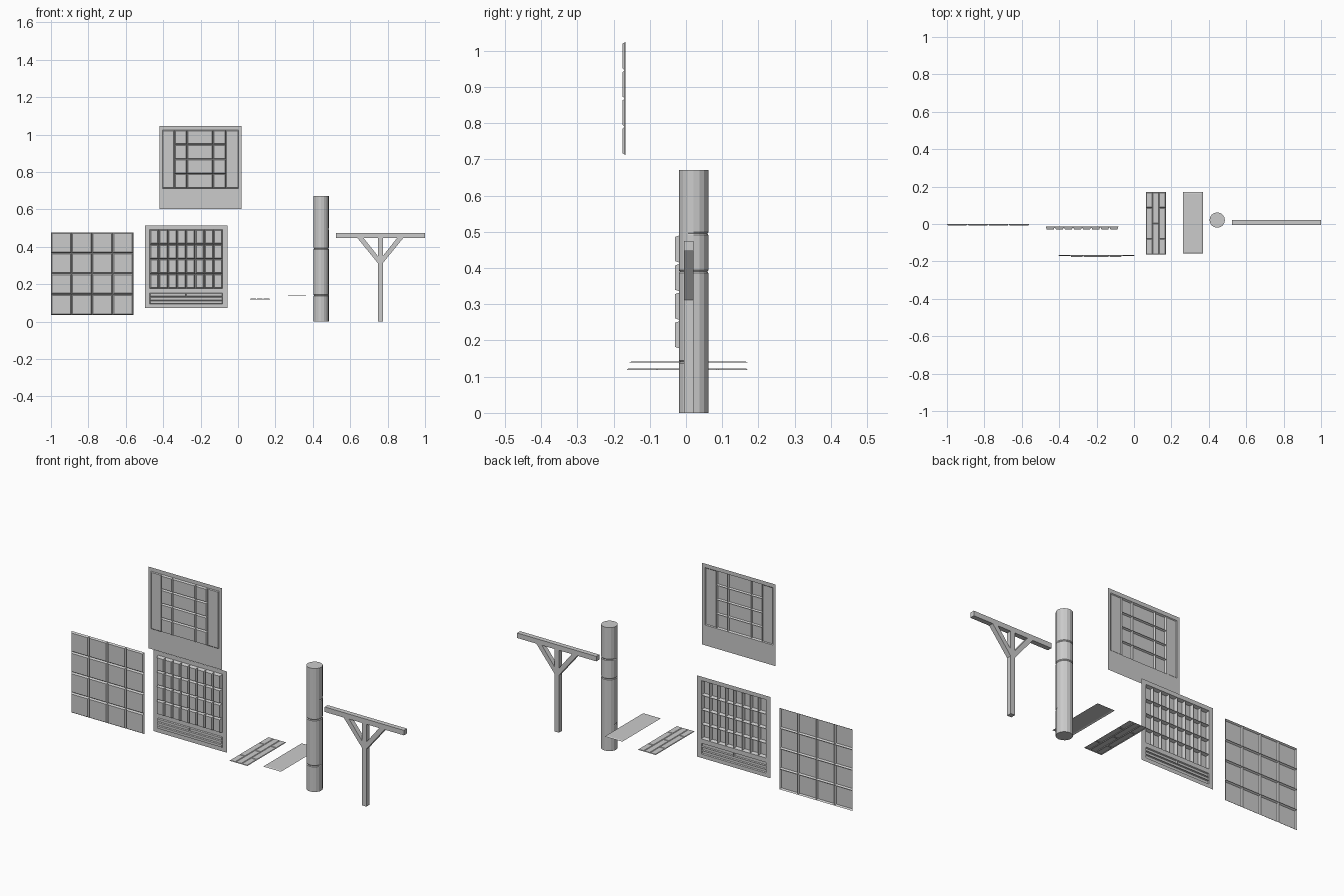
import bpy, bmesh, math
from mathutils import Vector

if "Cube" in bpy.data.objects:
    bpy.data.objects.remove(bpy.data.objects["Cube"])


def finish(bm, name):
    me = bpy.data.meshes.new(name)
    bm.to_mesh(me)
    bm.free()
    ob = bpy.data.objects.new(name, me)
    bpy.context.collection.objects.link(ob)
    return ob


def steps(a, b, n):
    return [a + (b - a) * i / n for i in range(n + 1)]


def relief(name, us, vs, place, regions):
    """Thin sheet cut on a grid; each region (i0, i1, j0, j1, slope, depth) is raised."""
    bm = bmesh.new()
    pts = [[bm.verts.new(place(u, v)) for v in vs] for u in us]
    cell = {}
    for i in range(len(us) - 1):
        for j in range(len(vs) - 1):
            cell[i, j] = bm.faces.new((pts[i][j], pts[i + 1][j], pts[i + 1][j + 1], pts[i][j + 1]))
    bm.normal_update()
    for i0, i1, j0, j1, slope, depth in regions:
        group = [cell[i, j] for i in range(i0, i1) for j in range(j0, j1)]
        bmesh.ops.inset_region(bm, faces=group, thickness=slope, depth=depth,
                               use_boundary=True, use_even_offset=True)
    return finish(bm, name)


def wall(y):
    return lambda u, v: (u, y, v)


def floor(z):
    return lambda u, v: (u, v, z)


def prism(name, outline, y0, y1):
    """Extrude an x-z outline along y."""
    bm = bmesh.new()
    f = bm.faces.new([bm.verts.new((x, y0, z)) for x, z in outline])
    r = bmesh.ops.extrude_face_region(bm, geom=[f])
    bmesh.ops.translate(bm, vec=(0, y1 - y0, 0),
                        verts=[g for g in r["geom"] if isinstance(g, bmesh.types.BMVert)])
    bmesh.ops.recalc_face_normals(bm, faces=bm.faces)
    return finish(bm, name)


# Square-tiled wall panel
relief("tiled_panel", steps(-1, -0.56, 4), steps(0.035, 0.477, 4), wall(0),
       [(i, i + 1, j, j + 1, 0.006, 0.009) for i in range(4) for j in range(4)])

# Lattice window panel with slats below
us = [-0.497] + steps(-0.472, -0.083, 8) + [-0.057]
vs = [0.073] + steps(0.094, 0.152, 3) + steps(0.176, 0.492, 4) + [0.514]
panes = [(i, i + 1, j, j + 1, 0.006, 0.017) for i in range(1, 9) for j in range(5, 9)]
slats = [(1, 9, 1, 2, 0.003, 0.006), (1, 9, 2, 3, 0.003, 0.006),
         (1, 5, 3, 4, 0.003, 0.006), (5, 9, 3, 4, 0.003, 0.006)]
relief("lattice_panel", us, vs, wall(-0.013), panes + slats)

# Upper window panel: central panes with tall side strips
us = [-0.42, -0.405, -0.34, -0.272, -0.133, -0.065, 0.003, 0.02]
vs = [0.602] + steps(0.712, 1.024, 4) + [1.045]
panes = [(i, i + 1, j, j + 1, 0.005, 0.009) for i in range(2, 5) for j in range(1, 5)]
strips = [(1, 2, 1, 5, 0.004, 0.004), (5, 6, 1, 5, 0.004, 0.004)]
relief("upper_window_panel", us, vs, wall(-0.167), panes + strips)

# Floor boards in a staggered pattern
us = steps(0.063, 0.17, 3)
vs = steps(-0.163, 0.17, 4)
cuts = [(0, 1, 3, 4), (0, 2, 4), (0, 1, 3, 4)]
boards = [(i, i + 1, a, b, 0.003, 0.003)
          for i, c in enumerate(cuts) for a, b in zip(c, c[1:])]
relief("floor_boards", us, vs, floor(0.119), boards)

# Plain board with chamfered rim
relief("plain_board", [0.262, 0.368], [-0.158, 0.172], floor(0.139),
       [(0, 1, 0, 1, 0.008, 0.003)])

# Round column with shallow seams, each running part-way round
N, R, C = 16, 0.041, Vector((0.445, 0.021, 0))
seams = [(0.14, 8, 16), (0.39, 0, 16), (0.495, 0, 8)]
levels = [(0, None)]
for z, a, b in seams:
    levels += [(z - 0.004, None), (z, (a, b)), (z + 0.004, None)]
levels.append((0.67, None))
bm = bmesh.new()
rings = []
for z, span in levels:
    ring = []
    for k in range(N):
        r = R - 0.003 if span and span[0] <= k < span[1] else R
        t = 2 * math.pi * k / N
        ring.append(bm.verts.new(C + Vector((r * math.cos(t), r * math.sin(t), z))))
    rings.append(ring)
for lo, hi in zip(rings, rings[1:]):
    for k in range(N):
        m = (k + 1) % N
        bm.faces.new((lo[k], lo[m], hi[m], hi[k]))
bm.faces.new(rings[0][::-1])
bm.faces.new(rings[-1])
finish(bm, "round_column")

# Braced post: beam, post and two mirrored braces
Y0, Y1, X = -0.005, 0.021, 0.761
prism("beam", [(0.524, 0.447), (1, 0.447), (1, 0.474), (0.524, 0.474)], Y0, Y1)
prism("post", [(X - 0.013, 0), (X + 0.013, 0), (X + 0.013, 0.447), (X - 0.013, 0.447)], Y0, Y1)
for side, s in (("left", -1), ("right", 1)):
    brace = [(0.013, 0.312), (0.123, 0.447), (0.09, 0.447), (0.013, 0.35)]
    prism(side + "_brace", [(X + s * x, z) for x, z in brace], Y0, Y1)
